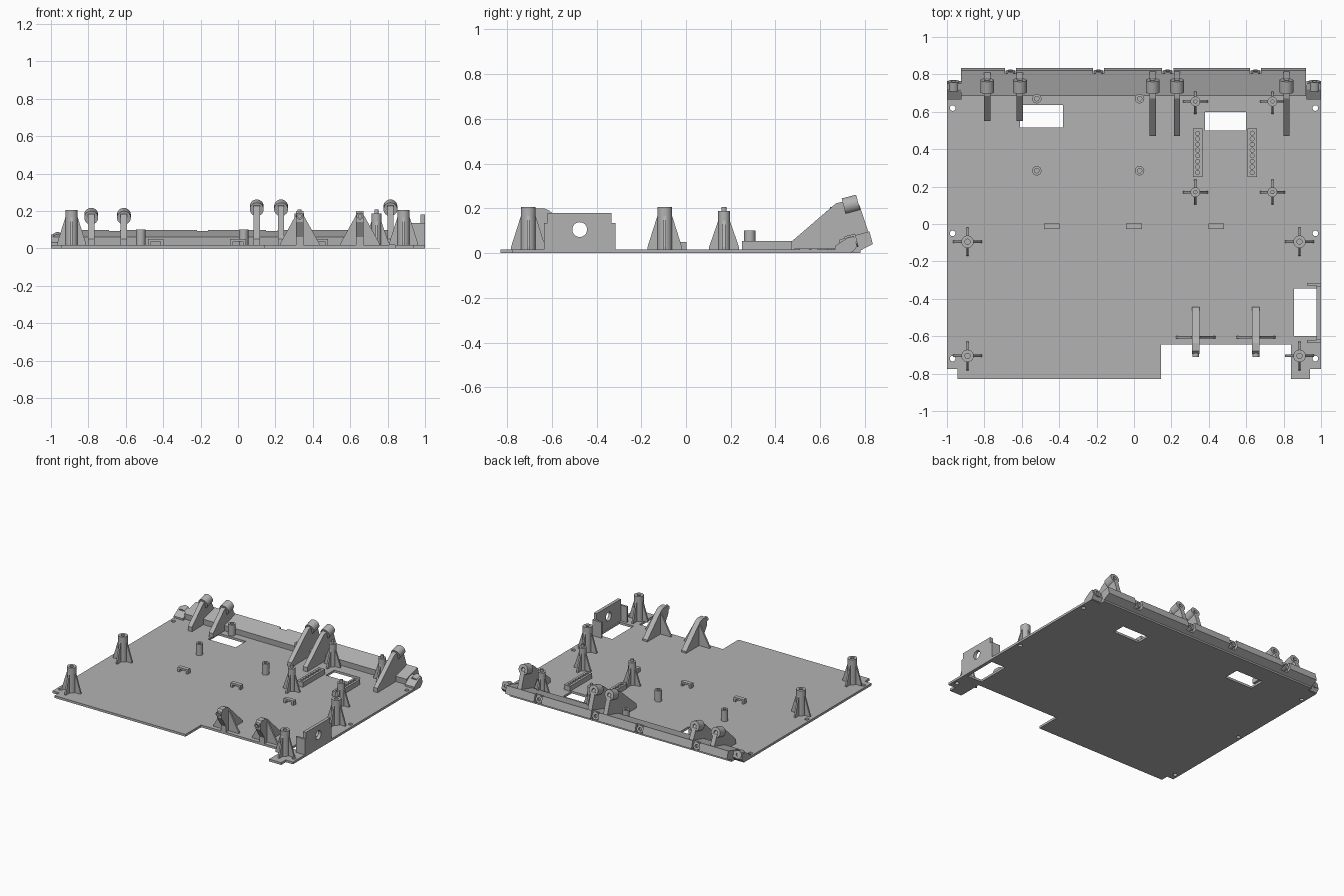
import bpy, bmesh, math
from mathutils import Matrix, Vector

if "Cube" in bpy.data.objects:
    bpy.data.objects.remove(bpy.data.objects["Cube"])

grey = bpy.data.materials.new("plain_grey")
grey.use_nodes = True
COLOUR = (0.45, 0.45, 0.45, 1)
grey.diffuse_color = COLOUR
grey.node_tree.nodes["Principled BSDF"].inputs["Base Color"].default_value = COLOUR

T = 0.017                      # base plate thickness
TILT = math.radians(15)        # lean of the rear rail


def finish(name, bm):
    bmesh.ops.recalc_face_normals(bm, faces=bm.faces)
    mesh = bpy.data.meshes.new(name)
    bm.to_mesh(mesh)
    bm.free()
    mesh.materials.append(grey)
    ob = bpy.data.objects.new(name, mesh)
    bpy.context.collection.objects.link(ob)
    return ob


def prism(name, pts, axis, lo, hi, at=(0, 0, 0)):
    """Extrude a 2D outline along an axis: x uses (y,z), y uses (x,z), z uses (x,y)."""
    def place(a, b):
        v = {"x": (lo, a, b), "y": (a, lo, b), "z": (a, b, lo)}[axis]
        return Vector(v) + Vector(at)
    bm = bmesh.new()
    face = bm.faces.new([bm.verts.new(place(a, b)) for a, b in pts])
    out = bmesh.ops.extrude_face_region(bm, geom=[face])
    step = Vector([(hi - lo) * (axis == k) for k in "xyz"])
    bmesh.ops.translate(bm, vec=step, verts=[g for g in out["geom"] if isinstance(g, bmesh.types.BMVert)])
    return finish(name, bm)


def box(name, x0, x1, y0, y1, z0, z1):
    return prism(name, [(x0, y0), (x1, y0), (x1, y1), (x0, y1)], "z", z0, z1)


def lathe(name, profile, at, pitch=0, sides=28):
    """Spin a (radius, height) profile, then pitch it about x."""
    bm = bmesh.new()
    vs = [bm.verts.new((r, 0, z)) for r, z in profile]
    edges = [bm.edges.new(p) for p in zip(vs, vs[1:])]
    bmesh.ops.spin(bm, geom=vs + edges, cent=(0, 0, 0), axis=(0, 0, 1), angle=math.tau, steps=sides)
    bmesh.ops.remove_doubles(bm, verts=bm.verts, dist=1e-5)
    bm.transform(Matrix.Translation(at) @ Matrix.Rotation(pitch, 4, "X"))
    ob = finish(name, bm)
    bpy.ops.object.select_all(action="DESELECT")
    ob.select_set(True)
    bpy.context.view_layer.objects.active = ob
    bpy.ops.object.shade_smooth_by_angle(angle=math.radians(35))
    return ob


def tube(name, r, hole, h, depth, at, pitch=0):
    return lathe(name, [(0, 0), (r, 0), (r, h), (hole, h), (hole, h - depth), (0, h - depth)], at, pitch)


def cut(ob, cutters):
    bpy.context.view_layer.objects.active = ob
    for c in cutters:
        mod = ob.modifiers.new("cut", "BOOLEAN")
        mod.operation, mod.solver, mod.object = "DIFFERENCE", "EXACT", c
        bpy.ops.object.modifier_apply(modifier=mod.name)
        bpy.data.objects.remove(c)


def ribs(name, x, y, foot, top, z, half=0.006):
    """Two crossing tapered ribs."""
    shape = [(-foot, T), (foot, T), (foot, T + .01), (top, z), (-top, z), (-foot, T + .01)]
    for axis in "xy":
        prism(f"{name}_{axis}", shape, axis, -half, half, (x, y, 0))


# Base plate with windows and mounting holes
outline = [(-1, -.775), (-.945, -.775), (-.945, -.83), (.145, -.83), (.145, -.645), (.84, -.645),
           (.84, -.83), (.94, -.83), (.94, -.775), (1, -.775), (1, .74), (.92, .74),
           (.92, .78), (-.925, .78), (-.925, .74), (-1, .74)]
plate = prism("base_plate", outline, "z", 0, T)
holes = [box("window", x0, x1, y0, y1, -.1, .1) for x0, x1, y0, y1 in
         ((-.61, -.38, .515, .635), (.38, .6, .5, .6), (.855, .975, -.6, -.345))]
holes += [lathe("hole", [(0, -.1), (.015, -.1), (.015, .1), (0, .1)], (x, y, 0))
          for x in (-.97, .97) for y in (.62, -.05, -.72)]
cut(plate, holes)

# Leaning rear rail with notched screw points
rail = prism("rear_rail", [(.69, .005), (.685, .06), (.82, .097), (.835, .04), (.78, .012)], "x", -.925, .92)
screw_x = (-.66, -.19, .18, .65)
cut(rail, [box("notch", x - .03, x + .03, .805, .9, -.1, .2) for x in screw_x])
for x in screw_x:
    tube("rail_screw_boss", .027, .012, .05, .03, (x, .77, .05), TILT - math.pi / 2)
for side in (-1, 1):
    inner = .922
    lo, hi = sorted((side * inner, side))
    prism("rail_end", [(.665, .005), (.665, .03), (.72, .068), (.75, .075), (.765, .03), (.745, .005)], "x", lo, hi)
    tube("end_screw_boss", .03, .013, .05, .03, (side * .965, .715, .045), TILT - math.pi / 2)

# Sloped rear fins carrying screw bosses
fins = {.1: (.47, 0), .23: (.47, 0), .815: (.47, 0), -.785: (.55, .045), -.61: (.55, .045)}
for x, (front, drop) in fins.items():
    prism("rear_fin", [(front, T), (front, .05), (.67 + drop / 3, .222 - drop), (.72, .235 - drop),
                       (.775, .215 - drop), (.83, .05), (.79, .02)], "x", x - .017, x + .017)
    tube("fin_boss", .037, .014, .067, .04, (x, .705, .208 - drop), TILT - math.pi / 2)

# Tall ribbed corner posts
for x in (-.89, .885):
    for y in (-.095, -.705):
        tube("tall_post", .033, .014, .205, .025, (x, y, 0))
        ribs("tall_post_rib", x, y, .077, .03, .175)

# Ribbed posts with locating pins
for x in (.328, .74):
    for y in (.655, .17):
        lathe("pin_post", [(0, 0), (.026, 0), (.026, .187), (.011, .187), (.011, .207), (0, .207)], (x, y, 0))
        ribs("pin_post_rib", x, y, .067, .024, .15)

# Plain standoffs
for x in (-.52, .03):
    for y in (.67, .285):
        tube("standoff", .025, .012, .1, .07, (x, y, 0))

# Perforated strips
for x in (.34, .632):
    strip = box("perforated_strip", x - .025, x + .025, .25, .51, T - .002, .055)
    cut(strip, [lathe("hole", [(0, .025), (.011, .025), (.011, .1), (0, .1)], (x, .275 + i * .03, 0), sides=12)
                for i in range(8)])

# Small bridge clips
for x in (-.44, 0, .44):
    prism("bridge_clip", [(-.042, T), (-.042, .05), (.042, .05), (.042, T), (.026, T), (.026, .036),
                          (-.026, .036), (-.026, T)], "y", -.028, .002, (x, 0, 0))

# Front brackets: sloped fin, cross gusset and screw boss
for x in (.33, .652):
    prism("front_bracket", [(-.445, T), (-.445, .03), (-.61, .19), (-.635, .2), (-.68, .2), (-.695, .185),
                            (-.695, .14), (-.645, .06), (-.645, T)], "x", x - .02, x + .02)
    prism("bracket_gusset", [(-.105, T), (.105, T), (.105, .025), (.022, .175), (-.022, .175), (-.105, .025)],
          "y", -.613, -.6, (x, 0, 0))
    tube("bracket_boss", .018, .009, .03, .02, (x, -.682, .172), math.pi / 2)

# Side wall with cable hole and end flanges
wall = prism("side_wall", [(-.635, 0), (-.315, 0), (-.315, .135), (-.333, .135), (-.333, .18),
                           (-.62, .18), (-.62, .135), (-.635, .135)], "x", .976, 1)
cutter = lathe("hole", [(0, -.1), (.033, -.1), (.033, .1), (0, .1)], (0, 0, 0))
cutter.matrix_world = Matrix.Translation((.99, -.475, .105)) @ Matrix.Rotation(math.pi / 2, 4, "Y")
bpy.context.view_layer.update()
cut(wall, [cutter])
for y in (-.635, -.33):
    box("wall_flange", .925, .98, y, y + .015, .005, .135)
